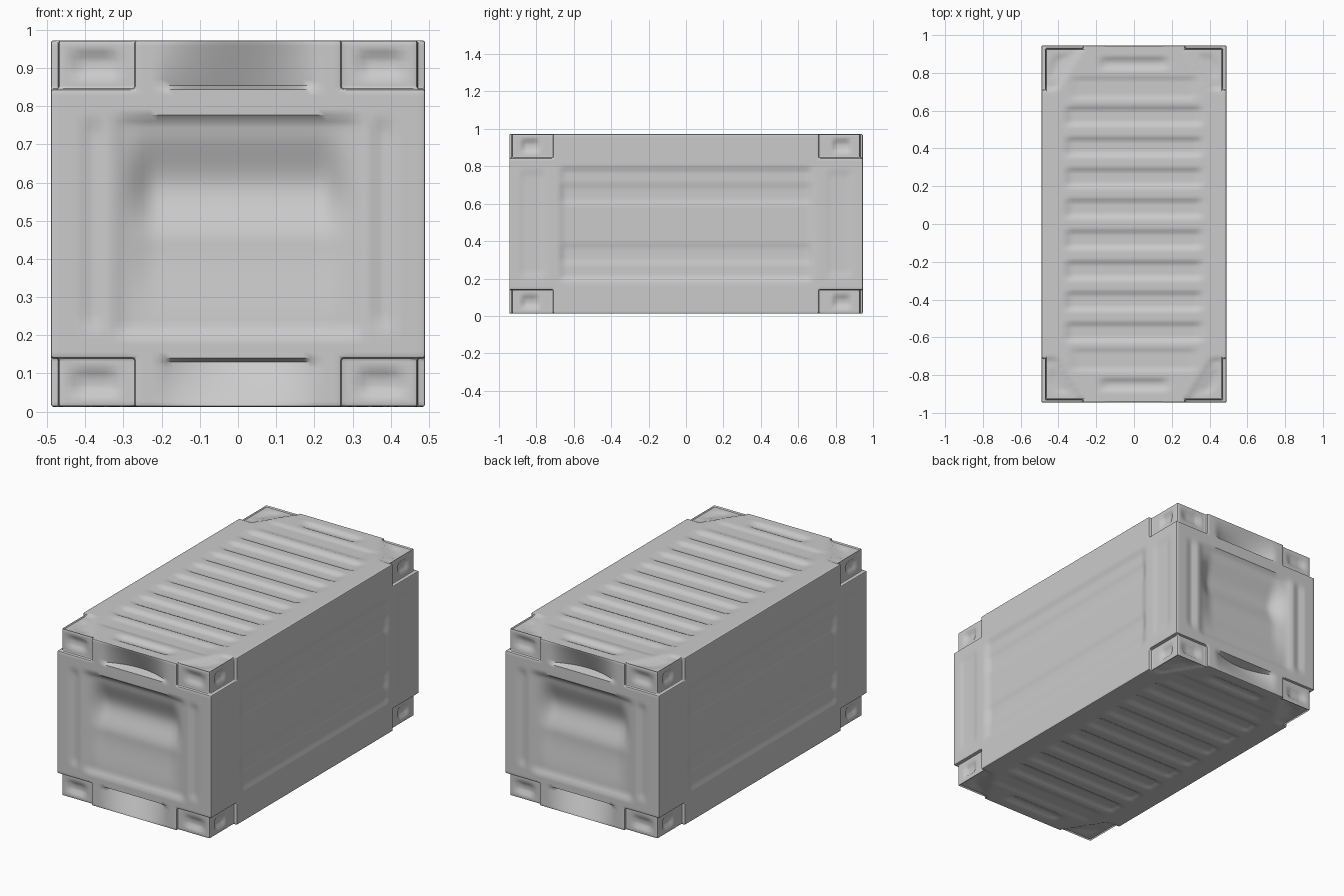
import bpy, bmesh, math

if "Cube" in bpy.data.objects:
    bpy.data.objects.remove(bpy.data.objects["Cube"])

CZ = 0.4925                      # mid height
BEVEL = 0.006


def ramp(v, a, b):
    t = max(0.0, min(1.0, (v - a) / (b - a)))
    return t * t * (3 - 2 * t)


def band(v, a, b, s):
    """1 between a and b, fading to 0 over s inside each border."""
    return ramp(v, a, a + s) * (1 - ramp(v, b - s, b))


def lerp_profile(v, pts):
    for (a, p), (b, q) in zip(pts, pts[1:]):
        if a <= v <= b:
            return p + (q - p) * ramp(v, a, b)
    return 0.0


def cuts(breaks, step):
    """Symmetric grid lines through the breaks, at most step apart."""
    full = sorted([-b for b in breaks] + breaks)
    out = [full[0]]
    for a, b in zip(full, full[1:]):
        n = max(1, math.ceil((b - a) / step - 1e-6))
        out += [a + (b - a) * i / n for i in range(1, n + 1)]
    return out


def solid(x, y, w):
    x, y, w = abs(x), abs(y), abs(w)
    if w < 0.352 or y < 0.71 or x < 0.27:      # posts, middle and end rails
        return True
    return x < 0.47 and y < 0.93               # corner fittings sit inset


def end_depth(x, w):
    """How far an end face lies inside its flat plane."""
    ax, aw, z = abs(x), abs(w), w + CZ
    if aw > 0.354:                             # flared handle lip
        if ax < 0.27:
            return -0.055 * max(0, 1 - (x / 0.21) ** 2) * min(1, (0.48 - aw) / 0.118)
        return 0.014 * band(ax, 0.31, 0.44, 0.025) * band(aw, 0.38, 0.455, 0.02)
    scoop = lerp_profile(z, [(0.2, 0.0), (0.44, 0.02), (0.59, 0.055), (0.76, 0.008), (0.78, 0)])
    frame = 0.012 * band(ax, -1, 0.325, 0.025) * band(z, 0.19, 0.78, 0.03)
    groove = 0.01 * band(ax, 0.35, 0.41, 0.025) * band(z, 0.2, 0.78, 0.05)
    return scoop * (1 - ramp(ax, 0.21, 0.31)) + frame + groove


def side_depth(y, w):
    ay, aw = abs(y), abs(w)
    if aw > 0.354 and ay > 0.71:
        return 0.014 * band(ay, 0.78, 0.885, 0.025) * band(aw, 0.38, 0.455, 0.02)
    panel = band(ay, -1, 0.69, 0.05) * band(aw, -1, 0.31, 0.03)
    ribs = 0.006 * band(aw, 0.1, 0.22, 0.03)
    post = 0.005 * band(ay, 0.74, 0.9, 0.04) * band(aw, -1, 0.3, 0.05)
    return panel * (0.01 + ribs) + post


def deck_depth(x, y):
    ax, ay = abs(x), abs(y)
    d = 0.0
    for i in range(4):                         # raised cross ribs
        c = 0.082 + 0.163 * i
        d -= 0.0125 * band(ay, c - 0.058, c + 0.058, 0.03) * (1 - ramp(ax, 0.33, 0.375))
    d += 0.007 * band(ay, 0.655, 0.785, 0.025) * (1 - ramp(ax, 0.29, 0.36))
    d += 0.012 * band(ay, 0.81, 0.89, 0.03) * (1 - ramp(ax, 0.14, 0.2))
    if ay > 0.70:                              # lowered corner triangles
        over = ax - (0.40 - (ay - 0.72) * 0.62)
        d += 0.009 * ramp(over, 0, 0.02) * ramp(ay, 0.70, 0.725)
        d += 0.007 * band(over, 0.04, 0.13, 0.03) * band(ay, 0.76, 0.91, 0.04) * band(ax, 0.3, 0.455, 0.03)
    return d


# Container body as one closed shell made from grid cells
X = cuts([0.27, 0.47, 0.49], 0.0201)
Y = cuts([0.71, 0.93, 0.945], 0.0136)
W = cuts([0.352, 0.362, 0.48], 0.0168)
mid = lambda c: [(a + b) / 2 for a, b in zip(c, c[1:])]
cells = {(i, j, k) for i, x in enumerate(mid(X)) for j, y in enumerate(mid(Y))
         for k, w in enumerate(mid(W)) if solid(x, y, w)}

bm = bmesh.new()
verts = {}


def vert(key):
    if key not in verts:
        verts[key] = bm.verts.new((X[key[0]], Y[key[1]], W[key[2]]))
    return verts[key]


for c in cells:
    for axis in range(3):
        for side in (0, 1):
            n = list(c)
            n[axis] += 2 * side - 1
            if tuple(n) in cells:
                continue
            loop = []
            for u, v in ((0, 0), (1, 0), (1, 1), (0, 1)):
                k = list(c)
                k[axis] += side
                k[(axis + 1) % 3] += u
                k[(axis + 2) % 3] += v
                loop.append(vert(tuple(k)))
            bm.faces.new(loop if side else loop[::-1])

# Round the hard edges
bm.normal_update()
hard = [e for e in bm.edges if e.calc_face_angle(0) > 0.7]
bmesh.ops.bevel(bm, geom=hard, offset=BEVEL, segments=2, profile=0.5,
                affect='EDGES', clamp_overlap=True)

# Press the panels, ribs, lips and pockets into the flat planes
near = lambda v, *planes: any(abs(abs(v) - p) < 1e-4 for p in planes)
for v in bm.verts:
    x, y, w = v.co
    if near(y, 0.945) or (near(y, 0.93) and abs(w) > 0.354 and abs(x) > 0.28):
        v.co.y -= math.copysign(end_depth(x, w), y)
    if near(x, 0.49) or (near(x, 0.47) and abs(w) > 0.354 and abs(y) > 0.72):
        v.co.x -= math.copysign(side_depth(y, w), x)
    if near(w, 0.48):
        v.co.z -= math.copysign(deck_depth(x, y), w)
    v.co.z += CZ

mesh = bpy.data.meshes.new("container_body")
bm.to_mesh(mesh)
bm.free()
body = bpy.data.objects.new("container_body", mesh)
bpy.context.collection.objects.link(body)
bpy.context.view_layer.objects.active = body
body.select_set(True)
bpy.ops.object.shade_smooth_by_angle(angle=math.radians(40))
